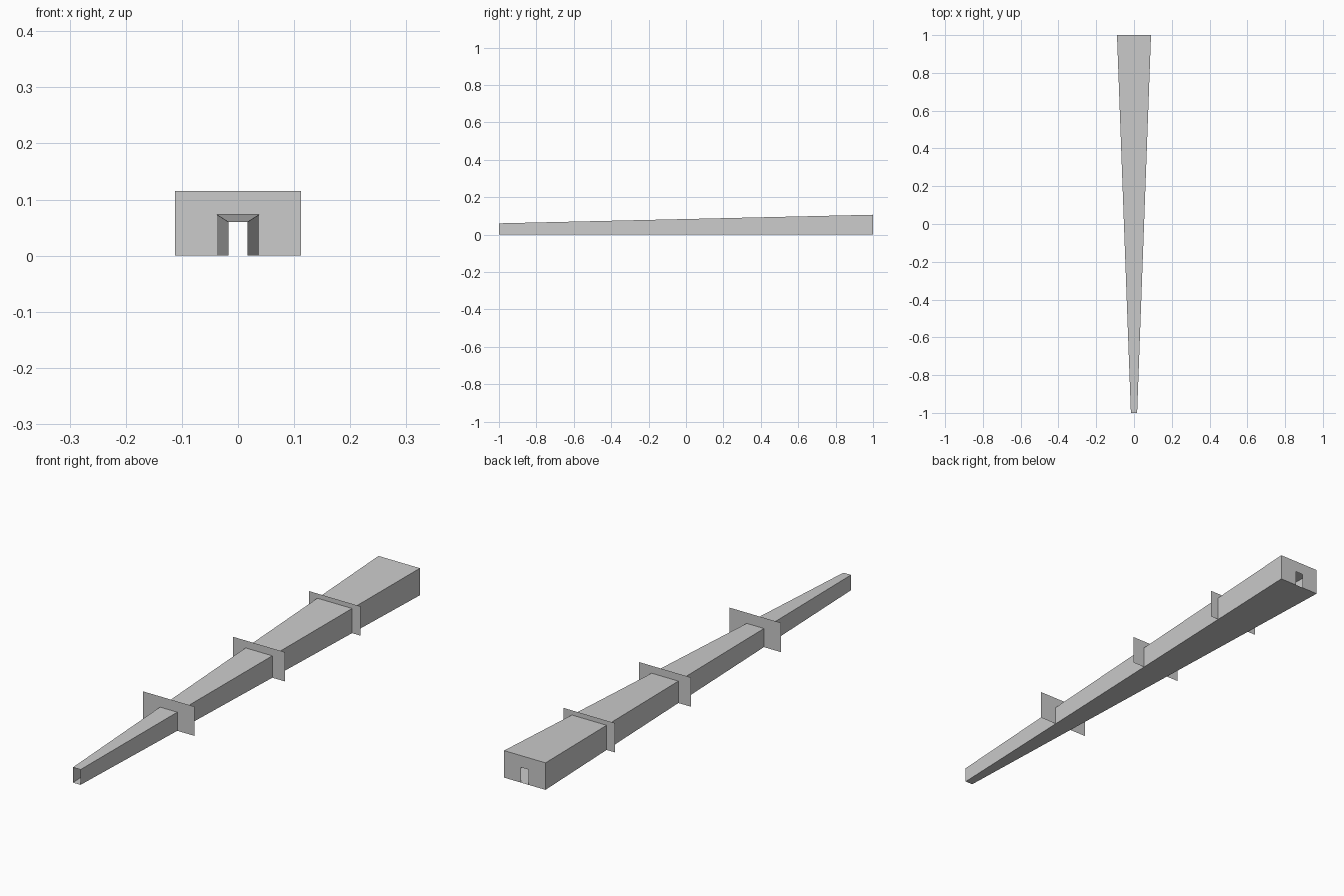
import bpy

if "Cube" in bpy.data.objects:
    bpy.data.objects.remove(bpy.data.objects["Cube"])

DOOR_W, DOOR_H = 0.0165, 0.06      # doorway half width and height
BACK_W, BACK_H = 0.09, 0.106       # wide end half width and height


def make(name, verts, faces):
    mesh = bpy.data.meshes.new(name)
    mesh.from_pydata(verts, [], faces)
    mesh.update()
    obj = bpy.data.objects.new(name, mesh)
    bpy.context.collection.objects.link(obj)
    return obj


def arch(y, w, h):
    """Rectangle outline in a plane of constant y, starting bottom left."""
    return [(-w, y, 0), (-w, y, h), (w, y, h), (w, y, 0)]


def door_wall(name, y, w, h):
    """Single-sheet wall with a doorway standing on its bottom edge."""
    return make(name, arch(y, w, h) + arch(y, DOOR_W, DOOR_H),
                [(0, 4, 5, 1), (1, 5, 6, 2), (2, 6, 7, 3)])


# Tapered corridor: side walls, roof and floor, open at the narrow front
make("tapered_corridor",
     arch(-1, DOOR_W, DOOR_H) + arch(1, BACK_W, BACK_H),
     [(i, (i + 1) % 4, (i + 1) % 4 + 4, i + 4) for i in range(4)])

# End wall with doorway
door_wall("back_wall", 1, BACK_W, BACK_H)

# Oversized partitions crossing the corridor
for i, y in enumerate((-0.43, 0.13, 0.60)):
    door_wall(f"partition_{i + 1}", y, 0.1125, 0.115)

# Make the shell face outwards
for obj in bpy.data.objects:
    if obj.name == "tapered_corridor":
        top = obj.data.polygons[1]
        if top.normal.z < 0:
            obj.data.flip_normals()
    elif obj.name == "back_wall" and obj.data.polygons[0].normal.y < 0:
        obj.data.flip_normals()
